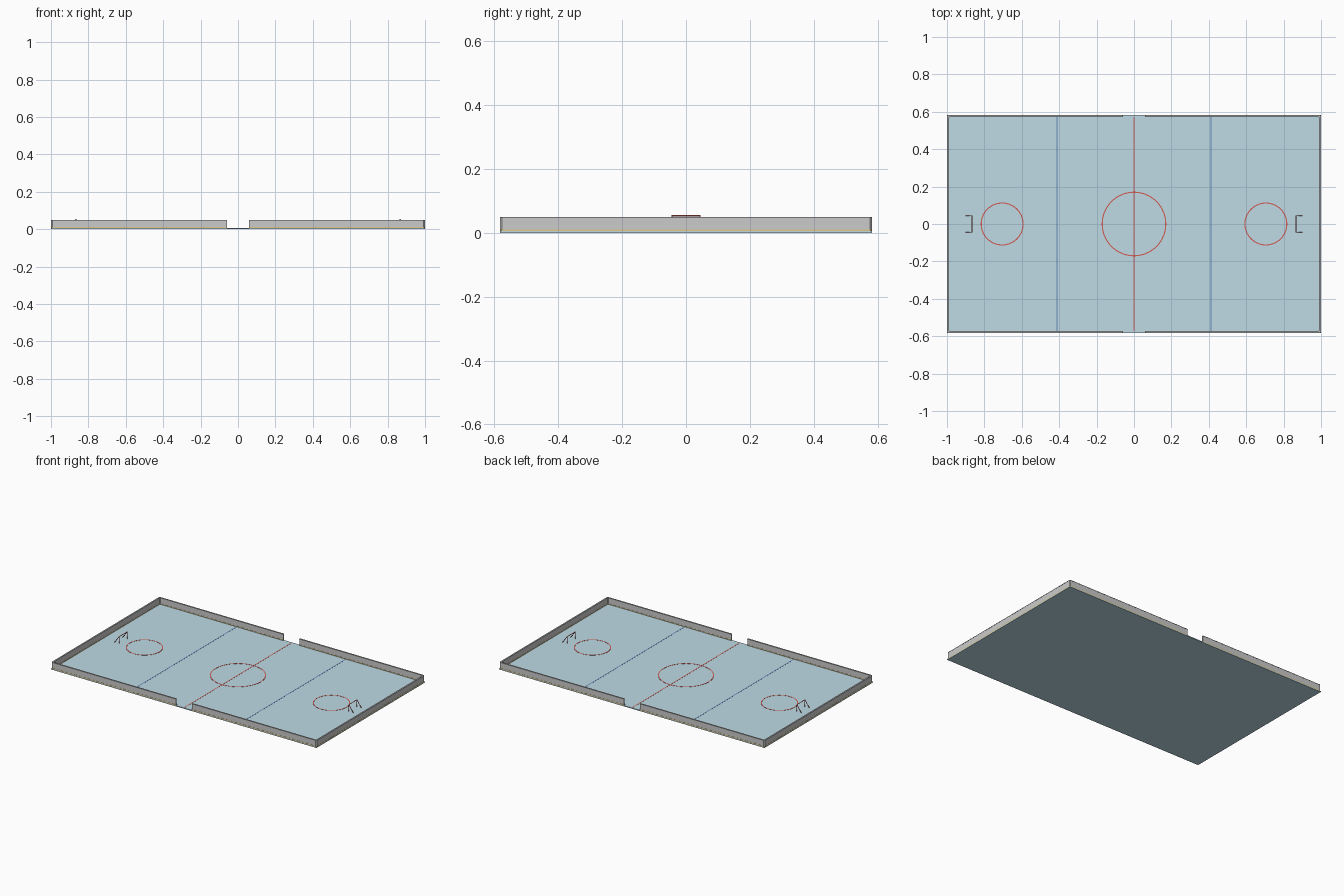
import bpy, bmesh, math
from mathutils import Vector

if "Cube" in bpy.data.objects:
    bpy.data.objects.remove(bpy.data.objects["Cube"])

HX, HY, GAP, ICE = 1.0, 0.583, 0.06, 0.006


def material(name, rgb):
    m = bpy.data.materials.new(name)
    m.diffuse_color = (*rgb, 1)
    m.use_nodes = True
    m.node_tree.nodes["Principled BSDF"].inputs["Base Color"].default_value = m.diffuse_color
    return m


ICE_MAT = material("ice_blue", (0.52, 0.71, 0.79))
WHITE = material("board_white", (0.78, 0.78, 0.75))
YELLOW = material("kick_yellow", (0.75, 0.58, 0.25))
DARK = material("cap_grey", (0.45, 0.46, 0.47))
RED = material("line_red", (0.65, 0.12, 0.1))
BLUE = material("line_blue", (0.12, 0.25, 0.5))


def finish(name, bm, mat):
    bmesh.ops.recalc_face_normals(bm, faces=bm.faces)
    me = bpy.data.meshes.new(name)
    bm.to_mesh(me)
    bm.free()
    ob = bpy.data.objects.new(name, me)
    bpy.context.collection.objects.link(ob)
    me.materials.append(mat)
    return ob


def extrude(name, pts, z0, z1, mat):
    bm = bmesh.new()
    f = bm.faces.new([bm.verts.new((x, y, z0)) for x, y in pts])
    ext = bmesh.ops.extrude_face_region(bm, geom=[f])["geom"]
    for v in ext:
        if isinstance(v, bmesh.types.BMVert):
            v.co.z = z1
    return finish(name, bm, mat)


def box(name, x0, x1, y0, y1, z0, z1, mat):
    return extrude(name, [(x0, y0), (x1, y0), (x1, y1), (x0, y1)], z0, z1, mat)


# U-shaped strip around one half of the rink, open at the centre gap
def u_strip(name, side, out, inn, z0, z1, mat):
    def corner(d, sy):
        x, y, c = HX - d, HY - d, 0.006
        return [(x - c, sy * y), (x, sy * (y - c))]
    outer = [(GAP, HY - out)] + corner(out, 1) + corner(out, -1)[::-1] + [(GAP, out - HY)]
    inner = [(GAP, HY - inn)] + corner(inn, 1) + corner(inn, -1)[::-1] + [(GAP, inn - HY)]
    pts = outer + inner[::-1]
    extrude(name, [(side * x, y) for x, y in pts], z0, z1, mat)


def rod(name, a, b, r, mat):
    a, b = Vector(a), Vector(b)
    bm = bmesh.new()
    bmesh.ops.create_cone(bm, cap_ends=True, segments=8, radius1=r, radius2=r,
                          depth=(b - a).length)
    ob = finish(name, bm, mat)
    ob.location = (a + b) / 2
    ob.rotation_mode = 'QUATERNION'
    ob.rotation_quaternion = (b - a).to_track_quat('Z', 'Y')


# Flat painted ring on the ice
def ring(name, x, r, w, mat, n=64):
    bm = bmesh.new()
    loops = []
    for rad, z in ((r - w, ICE - 0.001), (r - w, ICE + 0.001),
                   (r + w, ICE + 0.001), (r + w, ICE - 0.001)):
        loops.append([bm.verts.new((x + rad * math.cos(2 * math.pi * i / n),
                                    rad * math.sin(2 * math.pi * i / n), z)) for i in range(n)])
    for k in range(4):
        a, b = loops[k], loops[(k + 1) % 4]
        for i in range(n):
            j = (i + 1) % n
            bm.faces.new((a[i], a[j], b[j], b[i]))
    finish(name, bm, mat)


# Ice slab
box("ice_sheet", -HX, HX, -HY, HY, 0, ICE, ICE_MAT)

# Painted lines and circles
LY = HY - 0.011
for name, x, mat in (("centre_line", 0, RED), ("left_zone_line", -0.412, BLUE),
                     ("right_zone_line", 0.412, BLUE)):
    box(name, x - 0.003, x + 0.003, -LY, LY, ICE - 0.001, ICE + 0.0006, mat)
ring("centre_circle", 0, 0.17, 0.003, RED)

for s, side in ((-1, "left"), (1, "right")):
    ring(side + "_circle", s * 0.705, 0.112, 0.003, RED)
    # Boards, kick strip and top cap
    u_strip(side + "_boards", s, 0.001, 0.009, ICE, 0.047, WHITE)
    u_strip(side + "_kick_strip", s, 0, 0.010, ICE, 0.011, YELLOW)
    u_strip(side + "_board_cap", s, 0, 0.010, 0.047, 0.05, DARK)
    # Goal frame: posts, crossbar and sloping back braces
    fx, bx, top, r = s * 0.866, s * 0.90, 0.053, 0.002
    rod(side + "_goal_crossbar", (fx, -0.0455, top), (fx, 0.0455, top), r, RED)
    for sy in (-1, 1):
        y = sy * 0.0435
        rod(side + "_goal_post", (fx, y, ICE), (fx, y, top), r, RED)
        rod(side + "_goal_brace", (fx, y, top), (bx, y, ICE), r, RED)
